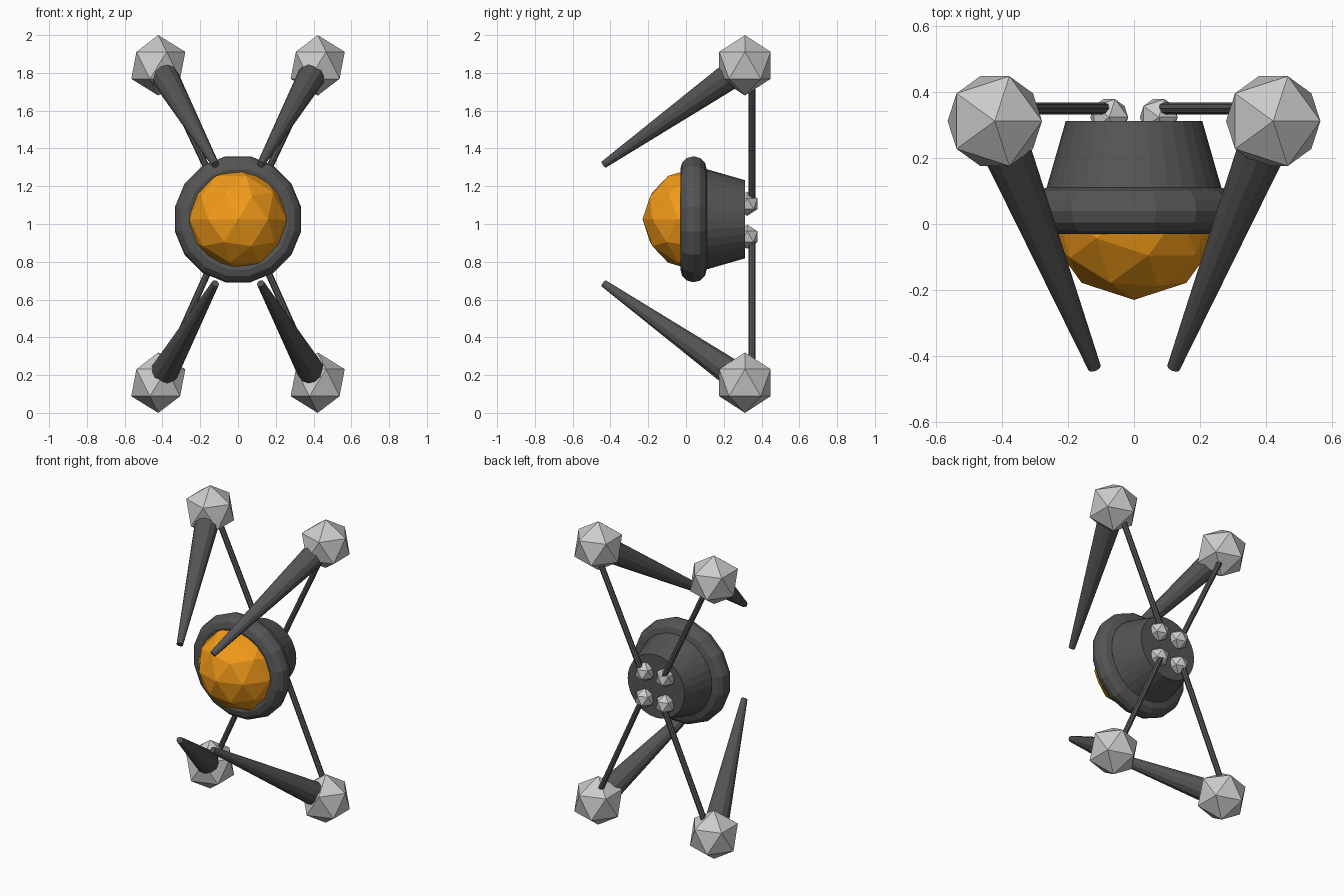
import bpy, math
from mathutils import Vector

if "Cube" in bpy.data.objects:
    bpy.data.objects.remove(bpy.data.objects["Cube"])


def material(name, rgb):
    m = bpy.data.materials.new(name)
    m.diffuse_color = (*rgb, 1)
    m.use_nodes = True
    m.node_tree.nodes["Principled BSDF"].inputs["Base Color"].default_value = m.diffuse_color
    return m


ORANGE = material("orange", (0.9, 0.33, 0.01))
DARK = material("dark_grey", (0.09, 0.09, 0.09))
CZ = 1.025  # height of the central pod


def finish(name, mat=None):
    ob = bpy.context.object
    ob.name = name
    if mat:
        ob.data.materials.append(mat)
    return ob


def ico(name, loc, radius, sub=1, mat=None):
    bpy.ops.mesh.primitive_ico_sphere_add(subdivisions=sub, radius=radius, location=loc)
    return finish(name, mat)


def taper(name, a, b, r1, r2, sides, mat=DARK):
    # Cone frustum running from point a to point b
    a, b = Vector(a), Vector(b)
    d = b - a
    bpy.ops.mesh.primitive_cone_add(vertices=sides, radius1=r1, radius2=r2, depth=d.length,
                                    location=(a + b) / 2,
                                    rotation=d.to_track_quat('Z', 'Y').to_euler())
    return finish(name, mat)


# Central pod: faceted eye, collar ring, tapered housing
ico("eye", (0, 0.04, CZ), 0.27, 2, ORANGE)
bpy.ops.mesh.primitive_torus_add(major_segments=16, minor_segments=12, major_radius=0.27,
                                 minor_radius=0.07, location=(0, 0.04, CZ),
                                 rotation=(math.pi / 2, math.pi / 16, 0))
finish("collar_ring", DARK)
taper("housing", (0, 0.04, CZ), (0, 0.312, CZ), 0.285, 0.207, 32)

# Four arms: rear joint, strut, outer joint, forward spike
for sx, side in ((-1, "left"), (1, "right")):
    for sz, level in ((-1, "lower"), (1, "upper")):
        tag = f"{level}_{side}"
        outer = (sx * 0.422, 0.312, 1.0 + sz * 0.84)
        inner = (sx * 0.075, 0.324, 1.02 + sz * 0.087)
        ico(f"outer_joint_{tag}", outer, 0.16)
        ico(f"rear_joint_{tag}", inner, 0.064)
        taper(f"strut_{tag}", (inner[0], 0.35, inner[2]), (outer[0], 0.35, outer[2]),
              0.018, 0.018, 8)
        taper(f"spike_{tag}", outer, (sx * 0.12, -0.435, 1.0 + sz * 0.315), 0.08, 0.02, 12)
